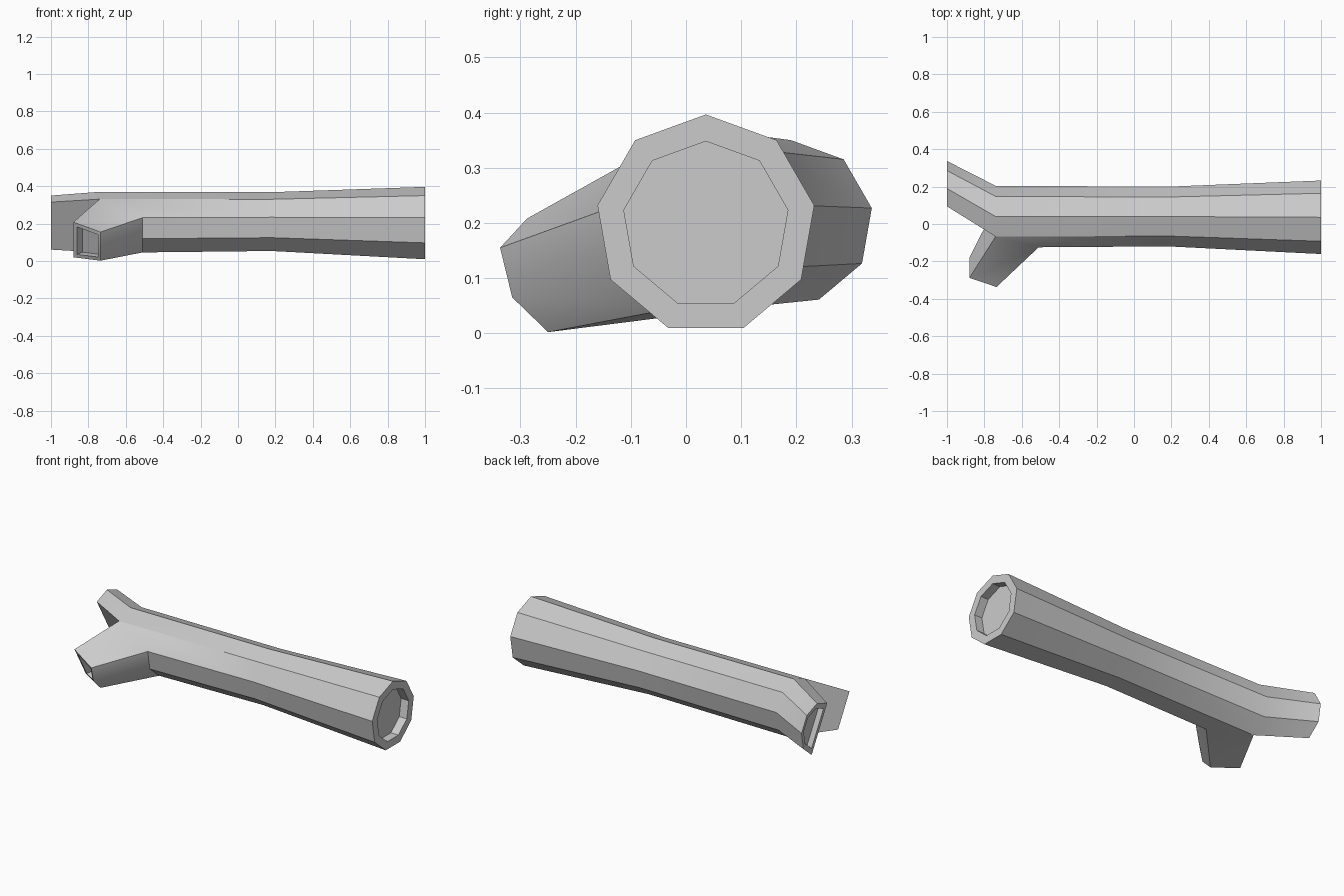
import bpy
import bmesh
from math import sin, cos, radians
from mathutils import Vector

cube = bpy.data.objects.get("Cube")
if cube:
    bpy.data.objects.remove(cube, do_unlink=True)

SIDES = 9
bm = bmesh.new()


def ring_point(x, y, z, r, k):
    """Corner k of a nine-sided ring; k = 0 is on top, then turning to the back."""
    a = radians(360 / SIDES * k)
    return bm.verts.new((x, y + r * sin(a), z + r * cos(a)))


def bridge(a, b, closed=True):
    """Quads between two rows of vertices."""
    n = len(a)
    for i in range(n if closed else n - 1):
        j = (i + 1) % n
        bm.faces.new((a[i], a[j], b[j], b[i]))


def hollow_end(ring, inward, scale, depth=0.05):
    """Flat rim with a shallow recess and a floor."""
    centre = sum((v.co for v in ring), Vector()) / len(ring)
    inner = [bm.verts.new(centre + (v.co - centre) * scale) for v in ring]
    floor = [bm.verts.new(v.co + Vector(inward).normalized() * depth) for v in inner]
    bridge(ring, inner)
    bridge(inner, floor)
    bm.faces.new(floor)


# Trunk: wide end, waist, and the ring where it forks
wide = [ring_point(1, 0.036, 0.197, 0.1995, k) for k in range(SIDES)]
waist = [ring_point(0.18, 0.04, 0.206, 0.162, k) for k in range(SIDES)]
fork = [ring_point(-0.51 if k in (5, 6, 7) else -0.74, 0.04, 0.203, 0.167, k)
        for k in range(SIDES)]
bridge(wide, waist)
bridge(waist, fork)
hollow_end(wide, (-1, 0, 0), 0.757)

# Bent stub: takes the top and back corners of the fork
stub_ids = [8, 0, 1, 2, 3, 4]
stub = [ring_point(-1, 0.19, 0.201, 0.149, k) for k in stub_ids]
bridge([fork[k] for k in stub_ids], stub)
hollow_end(stub, (1, -0.5, 0), 0.77)

# Side branch: takes the front and bottom corners of the fork
branch = [bm.verts.new(p) for p in (
    (-0.88, -0.18, 0.02), (-0.735, -0.25, 0.002), (-0.735, -0.315, 0.065),
    (-0.735, -0.337, 0.155), (-0.88, -0.288, 0.208))]
base = [fork[k] for k in (4, 5, 6, 7, 8)]
bridge(base, branch, closed=False)
bm.faces.new((base[0], base[4], branch[4], branch[0]))
hollow_end(branch, (0.2, 0.26, 0.08), 0.78)

# The fork shares one wall between stub and branch: split it into two sides
bmesh.ops.recalc_face_normals(bm, faces=bm.faces)
mesh = bpy.data.meshes.new("forked_log")
bm.to_mesh(mesh)
bm.free()

log = bpy.data.objects.new("forked_log", mesh)
bpy.context.collection.objects.link(log)

# Plain grey material
grey = bpy.data.materials.new("plain_grey")
grey.use_nodes = True
colour = (0.6, 0.6, 0.6, 1)
grey.diffuse_color = colour
grey.node_tree.nodes["Principled BSDF"].inputs["Base Color"].default_value = colour
mesh.materials.append(grey)

bpy.context.view_layer.objects.active = log
log.select_set(True)
bpy.ops.object.shade_smooth_by_angle(angle=radians(30))
